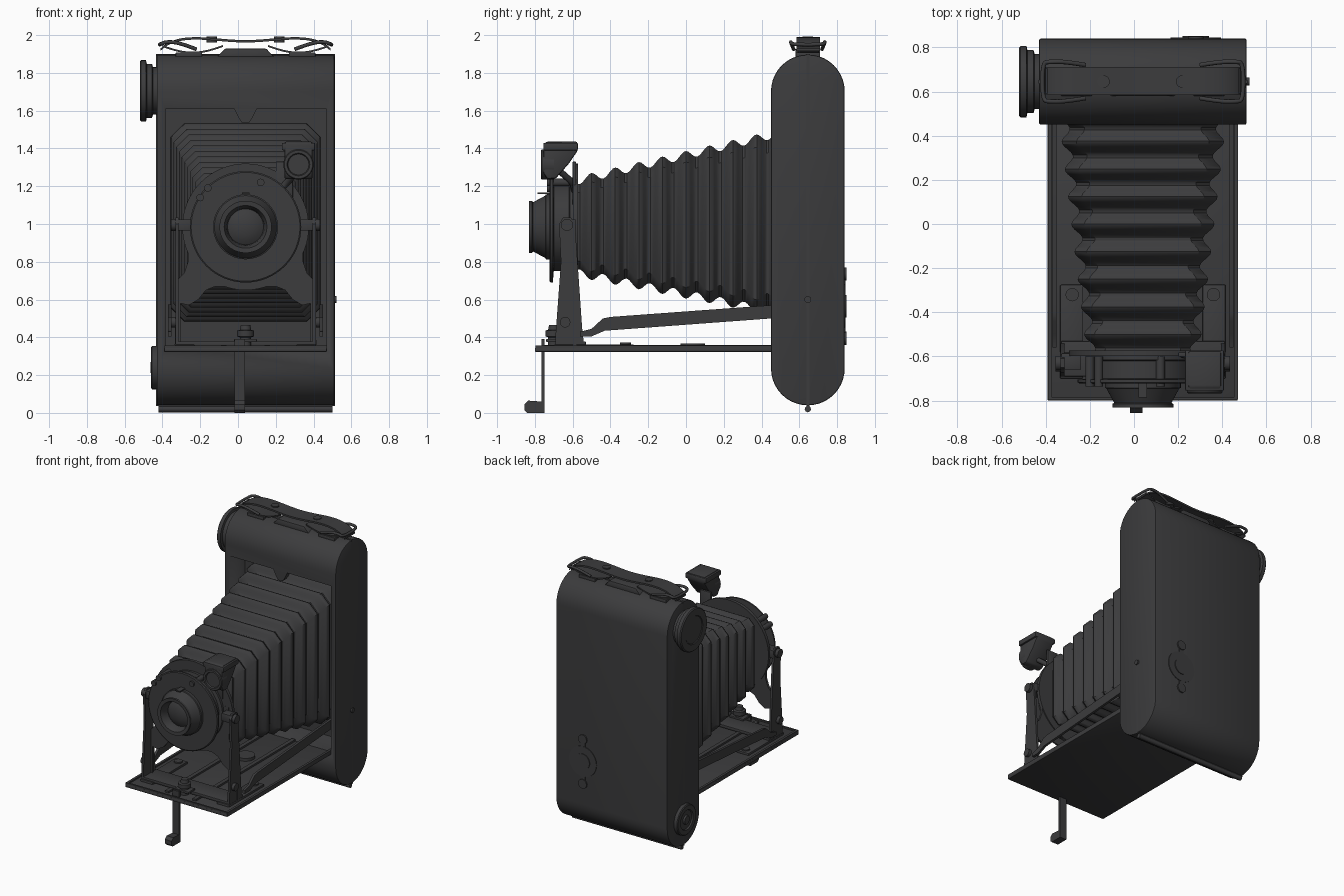
import bpy, bmesh, math
from mathutils import Vector

if "Cube" in bpy.data.objects:
    bpy.data.objects.remove(bpy.data.objects["Cube"])

CX, CZ, BY = 0.04, 0.985, 0.645      # body centre x, lens height, body centre y
dark = bpy.data.materials.new("dark_leatherette")
dark.diffuse_color = (0.045, 0.045, 0.047, 1)
dark.use_nodes = True
dark.node_tree.nodes["Principled BSDF"].inputs["Base Color"].default_value = dark.diffuse_color


def place(axis, a, b, t):
    return {'X': (t, a, b), 'Y': (a, t, b), 'Z': (a, b, t)}[axis]


def finish(name, bm):
    bmesh.ops.recalc_face_normals(bm, faces=bm.faces)
    me = bpy.data.meshes.new(name)
    bm.to_mesh(me)
    bm.free()
    me.polygons.foreach_set("use_smooth", [True] * len(me.polygons))
    me.set_sharp_from_angle(angle=math.radians(32))
    me.materials.append(dark)
    ob = bpy.data.objects.new(name, me)
    bpy.context.collection.objects.link(ob)
    return ob


def prism(name, pts, axis, lo, hi, bevel=0.0):
    """Extrude an outline along an axis, optionally rounding its hard edges."""
    bm = bmesh.new()
    f = bm.faces.new([bm.verts.new(place(axis, a, b, lo)) for a, b in pts])
    ext = bmesh.ops.extrude_face_region(bm, geom=[f])['geom']
    d = Vector(place(axis, 0, 0, hi - lo))
    bmesh.ops.translate(bm, verts=[v for v in ext if isinstance(v, bmesh.types.BMVert)], vec=d)
    bmesh.ops.recalc_face_normals(bm, faces=bm.faces)
    if bevel:
        hard = [e for e in bm.edges if e.calc_face_angle(0) > 0.6]
        bmesh.ops.bevel(bm, geom=hard, offset=bevel, segments=2, profile=0.5, affect='EDGES')
    return finish(name, bm)


def box(name, x0, x1, y0, y1, z0, z1, bevel=0.0):
    return prism(name, [(x0, y0), (x1, y0), (x1, y1), (x0, y1)], 'Z', z0, z1, bevel)


def lathe(name, prof, axis, a, b, n=48):
    """Revolve (radius, position) pairs around an axis through a, b."""
    bm = bmesh.new()
    rings = []
    for r, t in prof:
        k = 1 if r == 0 else n
        rings.append([bm.verts.new(place(axis, a + r * math.cos(math.tau * i / n),
                                         b + r * math.sin(math.tau * i / n), t)) for i in range(k)])
    for p, q in zip(rings, rings[1:]):
        for i in range(n):
            j = (i + 1) % n
            vs = [p[i % len(p)], p[j % len(p)], q[j % len(q)], q[i % len(q)]]
            bm.faces.new(list(dict.fromkeys(vs)))
    return finish(name, bm)


def disc(name, r, lo, hi, axis, a, b, n=40):
    return lathe(name, [(0, lo), (r, lo), (r, hi), (0, hi)], axis, a, b, n)


def tube(name, pts, r, closed=False):
    """Round wire through the points."""
    cu = bpy.data.curves.new(name, 'CURVE')
    cu.dimensions, cu.bevel_depth, cu.bevel_resolution, cu.use_fill_caps = '3D', r, 2, True
    sp = cu.splines.new('NURBS')
    sp.points.add(len(pts) - 1)
    for p, c in zip(sp.points, pts):
        p.co = (*c, 1)
    sp.use_cyclic_u, sp.use_endpoint_u, sp.order_u = closed, True, 3
    cu.materials.append(dark)
    ob = bpy.data.objects.new(name, cu)
    bpy.context.collection.objects.link(ob)


def stadium(half, z0, z1, n=20):
    arc = lambda zc, s: [(BY + half * math.cos(s + math.pi * i / n), zc + half * math.sin(s + math.pi * i / n))
                         for i in range(n + 1)]
    return arc(z1 - half, 0) + arc(z0 + half, math.pi)


# Body shell with a front recess for the bellows
body = prism("body", stadium(0.195, 0.04, 1.897), 'X', -0.43, 0.51, 0.008)
cutter = box("recess_cutter", -0.385, 0.468, 0.3, 0.77, 0.355, 1.61)
cutter.hide_render = True
cutter.hide_set(True)
mod = body.modifiers.new("recess", 'BOOLEAN')
mod.object, mod.operation, mod.solver = cutter, 'DIFFERENCE', 'EXACT'
prism("body_seam", stadium(0.198, 0.037, 1.9)[:1] and
      [(BY - 0.008, 0.037), (BY + 0.008, 0.037), (BY + 0.008, 1.9), (BY - 0.008, 1.9)], 'X', -0.433, 0.513)
disc("side_button", 0.018, 0.50, 0.522, 'X', BY, 0.6, 16)
tube("bottom_hinge_rod", [(-0.42, BY, 0.02), (0.04, BY, 0.02), (0.5, BY, 0.02)], 0.017)
box("bottom_hinge_web", -0.42, 0.5, BY - 0.008, BY + 0.008, 0.02, 0.06)

# Winding knob and lower spool cap
lathe("winding_knob", [(0, -0.515), (0.1, -0.515), (0.105, -0.52), (0.155, -0.52), (0.162, -0.513), (0.162, -0.487),
                       (0.143, -0.483), (0.143, -0.455), (0.125, -0.45), (0.125, -0.42)], 'X', BY, 1.705)
lathe("spool_cap", [(0, -0.462), (0.03, -0.462), (0.035, -0.45), (0.07, -0.45), (0.075, -0.46), (0.108, -0.46),
                    (0.115, -0.455), (0.115, -0.42)], 'X', BY, 0.24)

# Film window cover on the back
disc("back_window_cover", 0.115, 0.83, 0.845, 'Y', 0.28, 0.565)
disc("back_window_boss", 0.06, 0.83, 0.851, 'Y', 0.28, 0.565)
for i, z in enumerate((0.735, 0.395)):
    disc(f"back_window_stop_{i}", 0.035, 0.83, 0.85, 'Y', 0.28, z, 24)
box("back_window_bar", 0.262, 0.298, 0.83, 0.844, 0.395, 0.735)

# Carrying strap, its base and wire loops
prism("strap_base", [(-0.11, 1.885), (0.19, 1.885), (0.15, 1.928), (-0.07, 1.928)], 'Y', 0.58, 0.71, 0.005)
xs = [i / 24 for i in range(-24, 25)]
top = [(CX + 0.45 * u, 1.982 - 0.05 * abs(u) ** 8 - 0.008 * math.cos(5 * u)) for u in xs]
prism("strap", top + [(x, z - 0.013) for x, z in reversed(top)], 'Y', 0.585, 0.71)
for s, side in ((-1, "left"), (1, "right")):
    X = lambda d: CX + s * d
    low = [(X(0.12 + 0.32 * i / 12), 1.947 - 0.035 * math.sin(math.pi * i / 12)) for i in range(13)]
    prism(f"strap_fold_{side}", low + [(x, z - 0.01) for x, z in reversed(low)], 'Y', 0.59, 0.705)
    disc(f"strap_rivet_{side}", 0.028, 1.96, 1.992, 'Z', X(0.178), BY, 20)
    tube(f"strap_loop_{side}", [(X(d), y, z) for d, y, z in (
        (0.26, 0.57, 1.925), (0.35, 0.555, 1.96), (0.42, 0.555, 1.965), (0.455, 0.56, 1.95), (0.455, 0.73, 1.95),
        (0.42, 0.735, 1.965), (0.35, 0.735, 1.96), (0.26, 0.72, 1.925))], 0.01)
    box(f"strap_anchor_{side}", X(0.3) - 0.07, X(0.3) + 0.07, 0.58, 0.71, 1.88, 1.908, 0.004)

# Catch at the top of the opening
prism("door_catch", [(CX - 0.06, 1.61), (CX + 0.06, 1.61), (CX + 0.035, 1.56), (CX + 0.018, 1.535),
                     (CX - 0.018, 1.535), (CX - 0.035, 1.56)], 'Y', 0.452, 0.50)

# Pleated bellows: chamfered rectangle lofted along y with a wave
bm = bmesh.new()
prev, N = None, 106
for i in range(N + 1):
    y = -0.575 + 1.325 * i / N
    f = (y + 0.575) / 1.325
    w = 0.022 * math.cos(math.tau * (y - 0.37) / 0.1245)
    hx, hz, c = 0.235 + 0.155 * f + w, 0.245 + 0.285 * f + w, 0.045 + 0.03 * f
    zc = CZ + 0.025 * f
    q = [(hx, hz - c), (hx - c, hz), (c - hx, hz), (-hx, hz - c)]
    ring = [bm.verts.new((CX + a, y, zc + b)) for a, b in q + [(-a, -b) for a, b in q]]
    if prev:
        for k in range(8):
            bm.faces.new((prev[k], prev[(k + 1) % 8], ring[(k + 1) % 8], ring[k]))
    prev = ring
finish("bellows", bm)

# Drop bed with raised border, rails and stand
box("bed", -0.392, 0.47, -0.80, 0.5, 0.322, 0.346, 0.006)
for s, side in ((-1, "left"), (1, "right")):
    X = lambda d: CX + s * d
    x0, x1 = sorted((X(0.412), X(0.43)))
    box(f"bed_border_{side}", x0, x1, -0.795, 0.5, 0.34, 0.357)
    x0, x1 = sorted((X(0.27), X(0.375)))
    box(f"rail_plate_{side}", x0, x1, -0.7, -0.275, 0.34, 0.362, 0.006)
    disc(f"rail_screw_{side}", 0.03, 0.35, 0.372, 'Z', X(0.32), -0.32, 20)
    x0, x1 = sorted((X(0.1), X(0.13)))
    box(f"focus_rail_{side}", x0, x1, -0.75, 0.45, 0.34, 0.36)
box("bed_border_front", -0.39, 0.468, -0.798, -0.785, 0.34, 0.357)
disc("bed_stop", 0.065, 0.34, 0.368, 'Z', CX, 0.035)
prism("stand_leg", [(-0.765, 0.39), (-0.75, 0.39), (-0.75, 0.0), (-0.84, 0.0), (-0.855, 0.015), (-0.855, 0.045),
                    (-0.835, 0.065), (-0.765, 0.06)], 'X', -0.018, 0.038)

# Lens carriage, clamp and standard
box("carriage", CX - 0.37, CX + 0.37, -0.69, -0.53, 0.355, 0.378, 0.004)
lathe("clamp_knob", [(0, 0.465), (0.025, 0.465), (0.03, 0.44), (0.045, 0.435), (0.045, 0.405), (0.03, 0.4),
                     (0.03, 0.35)], 'Z', CX, -0.7, 24)
box("clamp_lever", CX - 0.06, CX + 0.06, -0.74, -0.66, 0.375, 0.392, 0.004)
half = [(0.30, 1.05), (0.305, 0.80), (0.325, 0.74), (0.365, 0.70), (0.375, 0.36), (0.345, 0.36), (0.345, 0.58),
        (0.30, 0.57), (0.25, 0.60), (0.21, 0.65), (0.16, 0.67)]
prism("standard_plate", [(CX + a, b) for a, b in half] + [(CX - a, b) for a, b in reversed(half)], 'Y', -0.598, -0.58)
disc("lens_board", 0.335, -0.597, -0.573, 'Y', CX, CZ, 64)
arm = [(-0.69, 0.36), (-0.54, 0.36), (-0.55, 0.45), (-0.588, 1.0), (-0.61, 1.035), (-0.65, 1.035), (-0.672, 1.0),
       (-0.662, 0.8), (-0.69, 0.42)]
strut = [(0.52, 0.575), (0.45, 0.57), (-0.40, 0.508), (-0.44, 0.50), (-0.50, 0.445), (-0.56, 0.43), (-0.56, 0.405),
         (-0.50, 0.405), (-0.43, 0.435), (0.45, 0.5), (0.52, 0.505)]
for s, side in ((-1, "left"), (1, "right")):
    span = lambda a, b: sorted((CX + s * a, CX + s * b))
    prism(f"standard_arm_{side}", arm, 'X', *span(0.355, 0.372))
    prism(f"bed_strut_{side}", strut, 'X', *span(0.392, 0.41))
    disc(f"arm_screw_{side}", 0.032, *span(0.36, 0.395), 'X', -0.63, 0.995, 20)
    disc(f"foot_screw_{side}", 0.028, *span(0.36, 0.395), 'X', -0.64, 0.48, 20)
    box(f"arm_tab_{side}", *span(0.28, 0.37), -0.66, -0.585, 0.965, 1.025, 0.004)

# Shutter and lens
lathe("shutter", [(0, -0.722), (0.288, -0.722), (0.295, -0.717), (0.295, -0.705), (0.235, -0.70), (0.235, -0.62),
                  (0.26, -0.615), (0.26, -0.585)], 'Y', CX, CZ, 64)
lathe("lens_barrel", [(0.095, -0.765), (0.10, -0.80), (0.113, -0.83), (0.138, -0.832), (0.138, -0.815), (0.13, -0.81),
                      (0.165, -0.745), (0.172, -0.742), (0.172, -0.715)], 'Y', CX, CZ, 64)
lathe("lens_glass", [(0, -0.79), (0.045, -0.785), (0.075, -0.775), (0.097, -0.762)], 'Y', CX, CZ)
for i, (x, z) in enumerate(((-0.16, 1.19), (-0.2, 1.14), (0.12, 1.22))):
    disc(f"shutter_stud_{i}", 0.02, -0.735, -0.6, 'Y', x, z, 16)
box("aperture_pointer", CX - 0.02, CX + 0.02, -0.785, -0.715, 1.16, 1.168)

# Reflex viewfinder on its bracket
prism("viewfinder", [(-0.755, 1.42), (-0.74, 1.436), (-0.575, 1.436), (-0.572, 1.39), (-0.62, 1.32), (-0.69, 1.24),
                     (-0.735, 1.238), (-0.755, 1.27)], 'X', 0.245, 0.395, 0.01)
box("viewfinder_hood", 0.232, 0.408, -0.755, -0.572, 1.39, 1.43, 0.006)
lathe("viewfinder_lens", [(0, -0.758), (0.055, -0.758), (0.06, -0.768), (0.075, -0.768), (0.08, -0.762),
                          (0.08, -0.70)], 'Y', 0.32, 1.315, 40)
tube("viewfinder_rod", [(0.31, -0.67, 1.28), (0.28, -0.62, 1.24), (0.24, -0.59, 1.2), (0.2, -0.585, 1.15)], 0.018)
box("viewfinder_bracket", 0.2, 0.29, -0.6, -0.582, 1.1, 1.33, 0.003)
